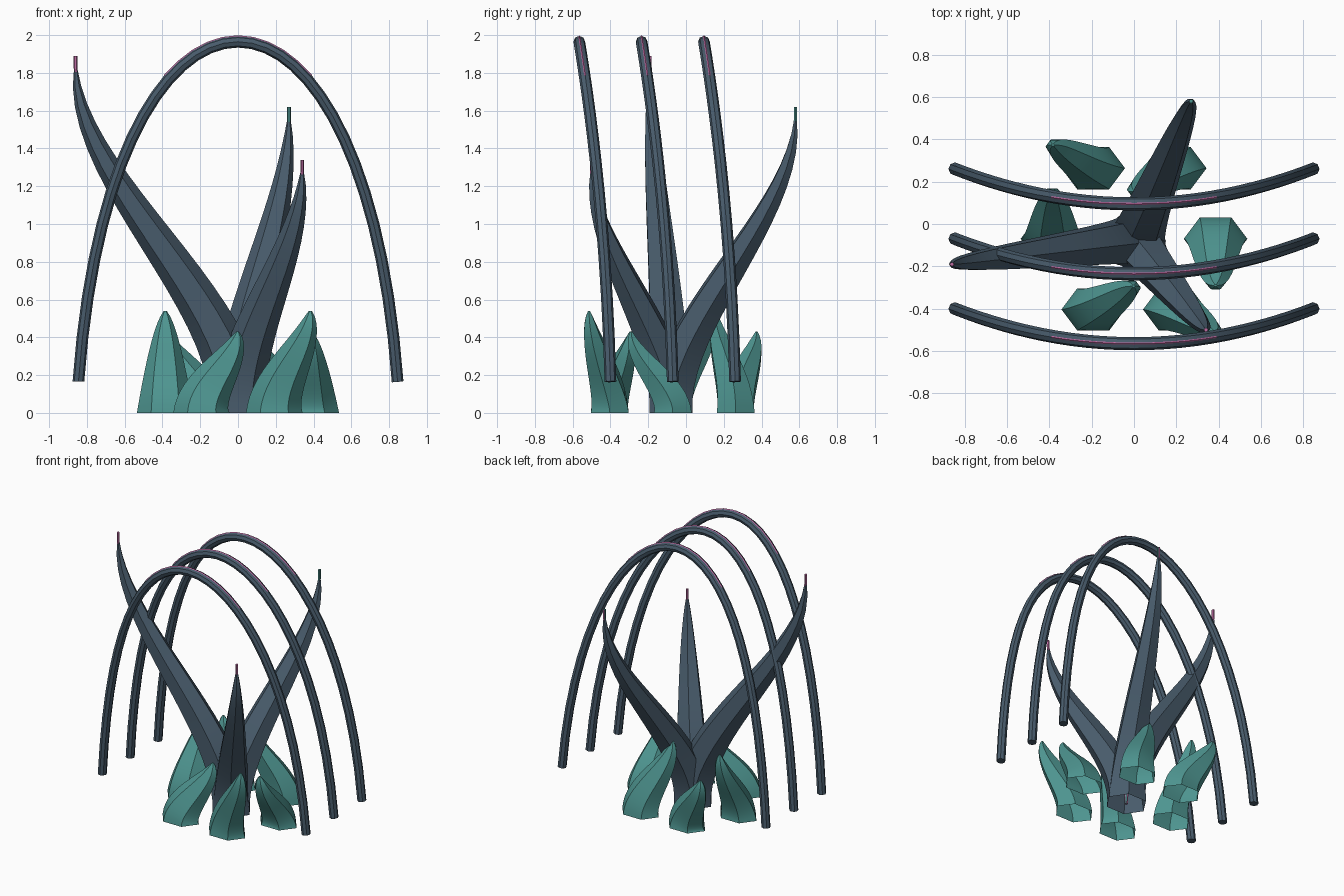
import bpy, bmesh, math
from mathutils import Vector

cube = bpy.data.objects.get("Cube")
if cube:
    bpy.data.objects.remove(cube, do_unlink=True)


def material(name, color):
    mat = bpy.data.materials.new(name)
    mat.use_nodes = True
    mat.diffuse_color = (*color, 1)
    mat.node_tree.nodes["Principled BSDF"].inputs["Base Color"].default_value = (*color, 1)
    return mat


slate = material("slate_blue", (0.066, 0.107, 0.15))
teal = material("teal", (0.076, 0.30, 0.28))
pink = material("pink", (0.52, 0.15, 0.37))


def sweep(name, path, radii, sides, mats, flat=1.0, lift=0.0, level_start=False, open_base=False):
    """Loft rings along a path; lift moves the rings out along the ring's first axis."""
    bm = bmesh.new()
    rings = []
    last = len(path) - 1
    for i, point in enumerate(path):
        tangent = (path[min(i + 1, last)] - path[max(i - 1, 0)]).normalized()
        if level_start and i == 0:
            tangent = Vector((0, 0, 1))
        u = tangent.cross(Vector((0, 1, 0))).normalized()
        v = u.cross(tangent)
        ring = []
        for k in range(sides):
            a = math.tau * k / sides
            offset = u * (math.cos(a) * radii[i] + lift) + v * math.sin(a) * radii[i] * flat
            ring.append(bm.verts.new(point + offset))
        rings.append(ring)
    for low, high in zip(rings, rings[1:]):
        for k in range(sides):
            n = (k + 1) % sides
            bm.faces.new((low[k], low[n], high[n], high[k]))
    if not open_base:
        bm.faces.new(rings[0])
    bm.faces.new(rings[-1])
    bmesh.ops.recalc_face_normals(bm, faces=bm.faces)
    mesh = bpy.data.meshes.new(name)
    bm.to_mesh(mesh)
    bm.free()
    for mat in mats:
        mesh.materials.append(mat)
    obj = bpy.data.objects.new(name, mesh)
    bpy.context.collection.objects.link(obj)
    bpy.ops.object.select_all(action="DESELECT")
    obj.select_set(True)
    bpy.context.view_layer.objects.active = obj
    bpy.ops.object.shade_smooth_by_angle(angle=math.radians(30))
    return obj


def spike_taper(t):
    return (1 - 0.79 * t) * math.sqrt(1 - t ** 7)


def leaf_taper(t):
    return (1 - t) ** 0.6


def horn(name, base, tip, radius, taper, mat, flat, steps=18):
    """Hollow tapering horn that leaves the ground upright, leans over and ends upright."""
    path, radii = [], []
    for i in range(steps + 1):
        t = i / steps
        ease = t * t * (3 - 2 * t)
        p = base.lerp(tip, ease)
        p.z = tip.z * t
        path.append(p)
        radii.append(max(radius * taper(t), 0.008))
    sweep(name, path, radii, 6, [mat], flat, level_start=True, open_base=True)
    return path


# Three tall spikes sharing one base, each with a thin vein that sticks out at the tip
core = Vector((0, -0.08, 0))
spikes = {
    "right_spike": Vector((-0.86, -0.19, 1.83)),
    "front_spike": Vector((0.34, -0.50, 1.28)),
    "back_spike": Vector((0.27, 0.58, 1.56)),
}
for name, tip in spikes.items():
    path = horn(name, core, tip, 0.152, spike_taper, slate, flat=0.87)
    path.append(tip + Vector((0, 0, 0.06)))
    vein = sweep(name + "_vein", path, [0.01] * len(path), 6, [pink, teal])
    if name == "back_spike":
        # This vein is teal except along its back
        for face in vein.data.polygons:
            face.material_index = int(face.normal.y < 0.8)

# Ring of six leaves, alternating short and tall
for i in range(6):
    around = math.radians(60 * i)
    lean = -math.pi / 2 - around
    base = Vector((math.cos(around) * 0.385, math.sin(around) * 0.385 - 0.07, 0))
    tip = base + Vector((math.cos(lean), math.sin(lean), 0)) * 0.22
    tip.z = 0.54 if i % 2 else 0.43
    horn(f"leaf_{i + 1}", base, tip, 0.15, leaf_taper, teal, flat=0.77)


def arch_point(t, foot_y):
    """Point on the arch from the right foot to the left foot, bowing forward at the crown."""
    s = 1 - t
    rise = 3 * t * s
    x = 0.845 * (t ** 3 - s ** 3) + 0.67 * rise * (t - s)
    bow = 0.165 * (1 - (x / 0.845) ** 2)
    return Vector((x, foot_y - bow, 0.165 + 2.4 * rise))


# Three leaning arches with a fine pink line along the crown
for name, foot_y in (("front", -0.40), ("middle", -0.07), ("back", 0.26)):
    path = [arch_point(i / 30, foot_y) for i in range(31)]
    sweep(name + "_arch", path, [0.031] * len(path), 8, [slate], level_start=True)
    crown = path[10:21]
    sweep(name + "_arch_line", crown, [0.006] * len(crown), 4, [pink], lift=0.028)
